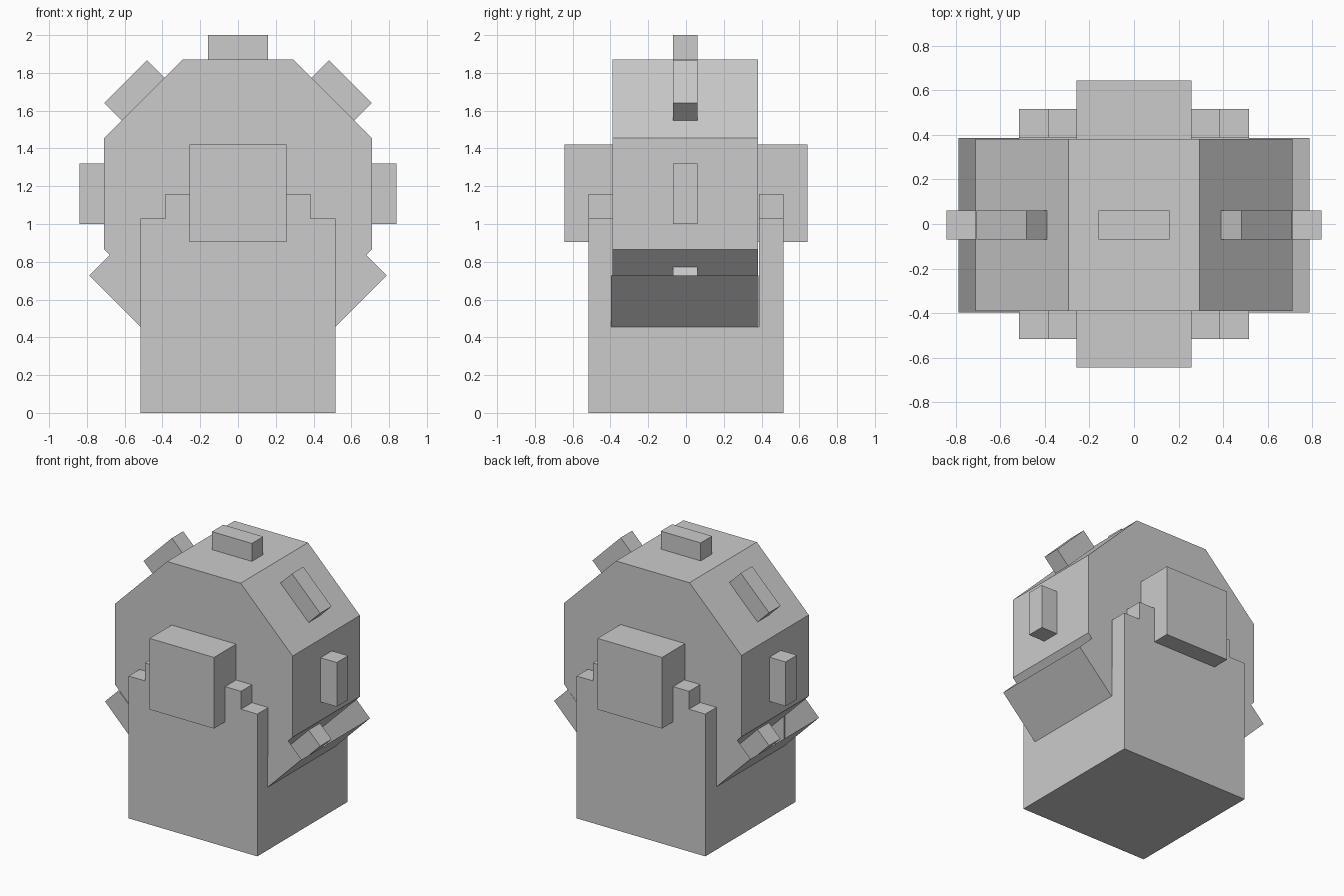
import bpy, bmesh
from math import cos, sin, radians, pi

if "Cube" in bpy.data.objects:
    bpy.data.objects.remove(bpy.data.objects["Cube"])

ZC = 1.16      # wheel centre height
AP = 0.71      # wheel apothem
YO = -0.005    # slight offset of the wheel along y


def make(name, verts, faces):
    mesh = bpy.data.meshes.new(name)
    mesh.from_pydata(verts, [], faces)
    bm = bmesh.new()
    bm.from_mesh(mesh)
    bmesh.ops.recalc_face_normals(bm, faces=bm.faces)
    bm.to_mesh(mesh)
    bm.free()
    obj = bpy.data.objects.new(name, mesh)
    bpy.context.collection.objects.link(obj)
    return obj


def prism(name, profile, y0, y1):
    """Extrude an x-z profile along y."""
    n = len(profile)
    verts = [(x, y, z) for y in (y0, y1) for x, z in profile]
    faces = [tuple(range(n)), tuple(range(2 * n - 1, n - 1, -1))]
    faces += [(i, (i + 1) % n, n + (i + 1) % n, n + i) for i in range(n)]
    return make(name, verts, faces)


def rect(x, z0, z1):
    return [(-x, z0), (x, z0), (x, z1), (-x, z1)]


# base block
prism("base_block", rect(0.515, 0, 0.455), -0.515, 0.515)

# stepped side walls and bearing blocks, front and back
wall = [(-0.515, 0.455), (0.515, 0.455), (0.515, 1.03), (0.385, 1.03),
        (0.385, 1.16), (-0.385, 1.16), (-0.385, 1.03), (-0.515, 1.03)]
for side, s in (("front", -1), ("back", 1)):
    prism(side + "_wall", wall, s * 0.387, s * 0.515)
    prism(side + "_bearing", rect(0.258, 0.905, 1.42), s * 0.38, s * 0.643)

# octagonal wheel
r = AP / cos(pi / 8)
octagon = [(r * cos(a), ZC + r * sin(a))
           for a in (pi / 8 + i * pi / 4 for i in range(8))]
prism("wheel", octagon, YO - 0.385, YO + 0.385)

# pegs around the rim
for i in range(8):
    a = radians(45 * i)
    c, s = cos(a), sin(a)
    prof = [(d * c - t * s, ZC + d * s + t * c)
            for d, t in ((0.66, -0.16), (0.84, -0.16), (0.84, 0.16), (0.66, 0.16))]
    prism(f"peg_{i + 1}", prof, YO - 0.065, YO + 0.065)

# slanted trays, open at the top end
for side, m in (("right", 1), ("left", -1)):
    prof = [(0.515, 0.455), (0.787, 0.728), (0.677, 0.838), (0.405, 0.565)]
    verts = [(m * x, y, z) for y in (YO - 0.392, YO + 0.39) for x, z in prof]
    make(side + "_tray", verts, [(0, 1, 2, 3), (7, 6, 5, 4), (0, 4, 5, 1)])
